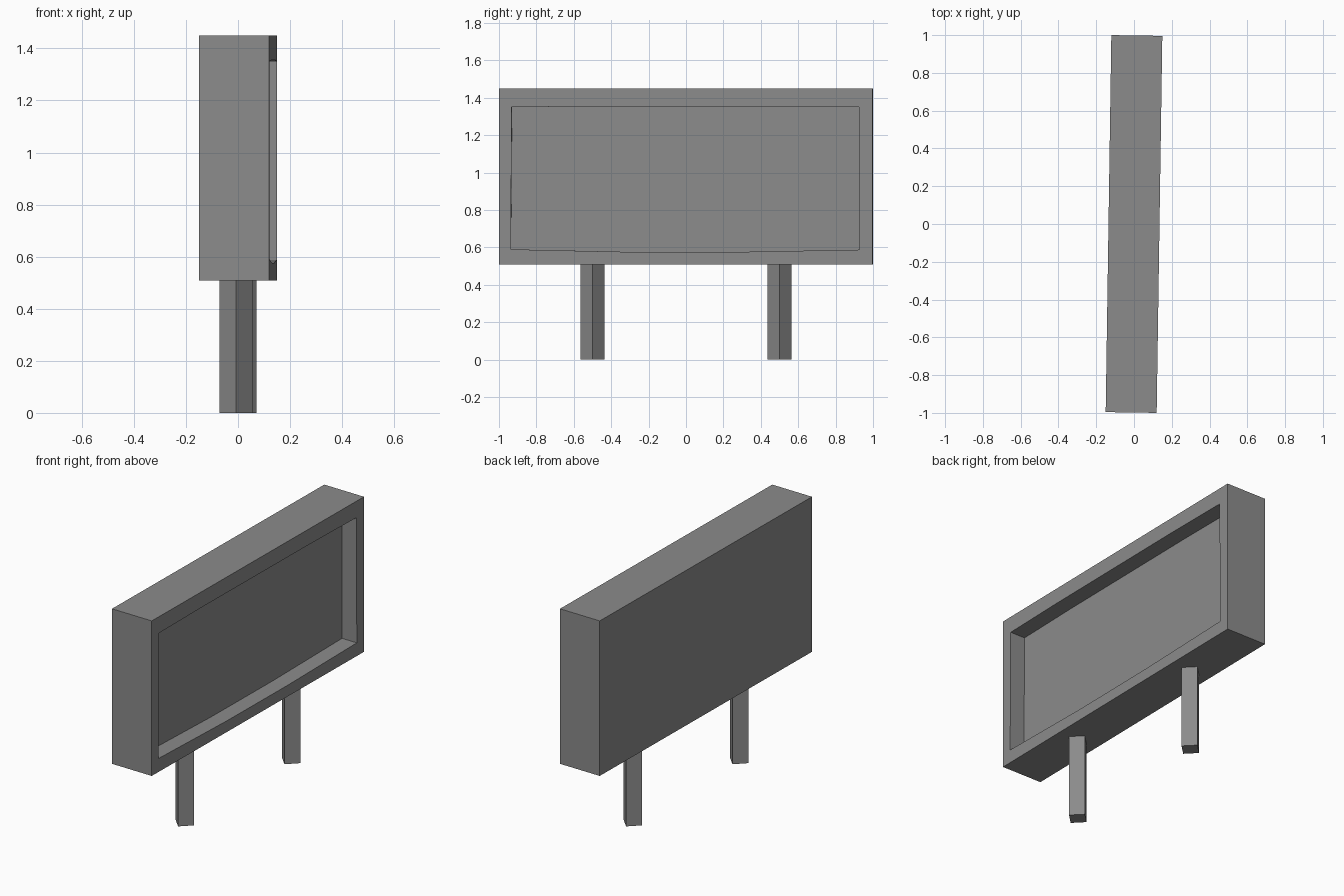
import bpy, bmesh, math

if "Cube" in bpy.data.objects:
    bpy.data.objects.remove(bpy.data.objects["Cube"])

YAW = -0.015  # the whole sign is turned very slightly

# Dark grey finish shared by every part
dark_grey = bpy.data.materials.new("dark_grey")
dark_grey.diffuse_color = (0.26, 0.26, 0.26, 1)
dark_grey.use_nodes = True
dark_grey.node_tree.nodes["Principled BSDF"].inputs["Base Color"].default_value = dark_grey.diffuse_color


def prism(name, outline, offset):
    """Extrude a closed 3D outline along an offset into a solid."""
    bm = bmesh.new()
    face = bm.faces.new([bm.verts.new(p) for p in outline])
    ext = bmesh.ops.extrude_face_region(bm, geom=[face])
    verts = [v for v in ext["geom"] if isinstance(v, bmesh.types.BMVert)]
    bmesh.ops.translate(bm, vec=offset, verts=verts)
    # close the starting cap if it was left open
    bmesh.ops.holes_fill(bm, edges=[e for e in bm.edges if e.is_boundary])
    bmesh.ops.recalc_face_normals(bm, faces=bm.faces)
    mesh = bpy.data.meshes.new(name)
    bm.to_mesh(mesh)
    bm.free()
    mesh.materials.append(dark_grey)
    obj = bpy.data.objects.new(name, mesh)
    bpy.context.collection.objects.link(obj)
    obj.rotation_euler.z = YAW
    return obj


# Board: deep rectangular case
W, D, Z0, Z1 = 1.996, 0.27, 0.508, 1.45
board = prism("sign_board",
              [(-D / 2, -W / 2, Z0), (-D / 2, W / 2, Z0),
               (-D / 2, W / 2, Z1), (-D / 2, -W / 2, Z1)], (D, 0, 0))

# Recessed panel: slightly bowed outline cut into the +x face
panel = [(-0.935, 0.59), (-0.30, 0.576), (0.28, 0.576), (0.93, 0.588),
         (0.927, 1.35), (0.51, 1.355), (-0.52, 1.355), (-0.93, 1.35)]
cutter = prism("recess_cutter", [(D / 2 - 0.10, y, z) for y, z in panel],
               (0.2, 0, 0))
cut = board.modifiers.new("recess", "BOOLEAN")
cut.operation = "DIFFERENCE"
cut.solver = "EXACT"
cut.object = cutter
cutter.hide_render = True
cutter.hide_set(True)

# Posts: square legs standing corner-on
R = 0.063
for side, y in (("left", -0.5), ("right", 0.5)):
    corners = [(R * math.cos(a * math.pi / 2), y + R * math.sin(a * math.pi / 2), 0)
               for a in range(4)]
    prism(side + "_post", corners, (0, 0, Z0))
